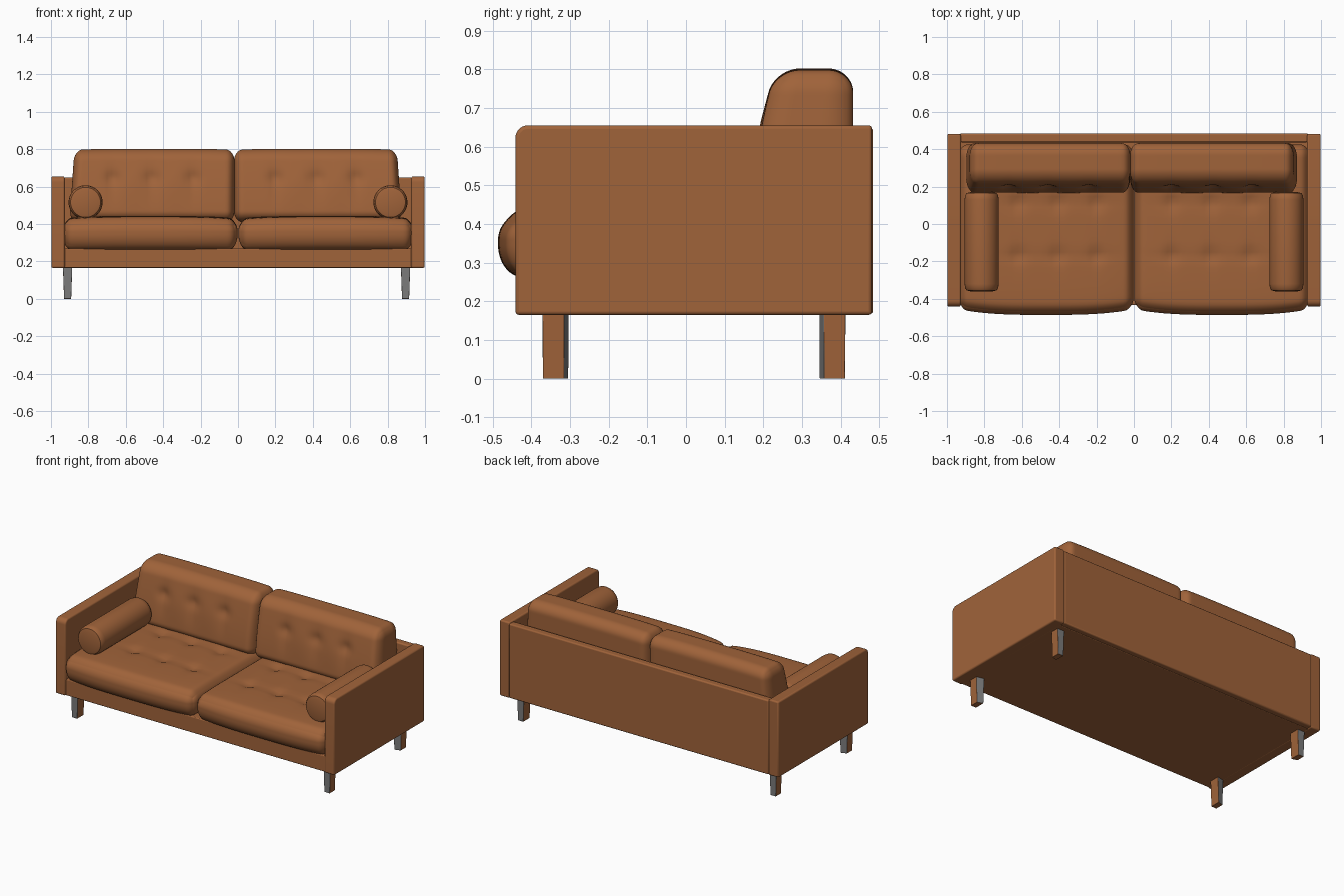
import bpy, bmesh, math
from mathutils import Vector

if "Cube" in bpy.data.objects:
    bpy.data.objects.remove(bpy.data.objects["Cube"])


def material(name, rgb):
    m = bpy.data.materials.new(name)
    m.diffuse_color = (*rgb, 1)
    m.use_nodes = True
    m.node_tree.nodes["Principled BSDF"].inputs["Base Color"].default_value = m.diffuse_color
    return m


LEATHER = material("tan_leather", (0.352, 0.125, 0.042))
METAL = material("grey_metal", (0.2, 0.2, 0.2))


def finish(name, bm, bevel=0, mats=(LEATHER,), angle=35):
    """Turn a bmesh into a smooth-shaded object with optional rounded edges."""
    bmesh.ops.recalc_face_normals(bm, faces=bm.faces)
    me = bpy.data.meshes.new(name)
    bm.to_mesh(me)
    bm.free()
    for m in mats:
        me.materials.append(m)
    ob = bpy.data.objects.new(name, me)
    bpy.context.collection.objects.link(ob)
    bpy.ops.object.select_all(action='DESELECT')
    ob.select_set(True)
    bpy.context.view_layer.objects.active = ob
    bpy.ops.object.shade_smooth_by_angle(angle=math.radians(angle))
    if bevel:
        mod = ob.modifiers.new("round_edges", 'BEVEL')
        mod.width, mod.segments = bevel, 3
        mod.limit_method = 'ANGLE'
        mod.angle_limit = math.radians(40)
    return ob


def box(lo, hi):
    bm = bmesh.new()
    bmesh.ops.create_cube(bm, size=2)
    for v in bm.verts:
        v.co = Vector([(a + b) / 2 + c * (b - a) / 2 for a, b, c in zip(lo, hi, v.co)])
    return bm


def cushion(name, lo, hi, radii, shape):
    """Finely divided rounded box, then bent by shape(point, unit_point)."""
    bm = bmesh.new()
    bmesh.ops.create_cube(bm, size=2)
    bmesh.ops.subdivide_edges(bm, edges=bm.edges[:], cuts=41, use_grid_fill=True)
    for v in bm.verts:
        # crowd the grid lines toward the edges so the rounding is smooth
        u = [0.3 * c + 0.7 * math.sin(c * math.pi / 2) for c in v.co]
        core, d = [], []
        for a, b, r, c in zip(lo, hi, radii, u):
            p = (a + b) / 2 + c * (b - a) / 2
            q = min(max(p, a + r), b - r)
            core.append(q)
            d.append((p - q) / r)
        d = Vector(d).normalized()
        p = Vector([q + r * n for q, r, n in zip(core, radii, d)])
        v.co = shape(p, u)
    return finish(name, bm, angle=60)


def dimple(a, b, sa, sb):
    return math.exp(-(a / sa) ** 2 - (b / sb) ** 2)


# Base and back panel
finish("base", box((-0.94, -0.433, 0.166), (0.94, 0.45, 0.27)), 0.005)
finish("back_panel", box((-0.93, 0.437, 0.168), (0.93, 0.484, 0.648)), 0.008)

for side, tag in ((-1, "left"), (1, "right")):
    # Arm with a rounded upper front corner
    x0, x1 = sorted((side * 0.926, side * 0.998))
    bm = box((x0, -0.441, 0.165), (x1, 0.481, 0.655))
    corner = [e for e in bm.edges if all(v.co.y < 0 and v.co.z > 0.6 for v in e.verts)]
    bmesh.ops.bevel(bm, geom=corner, offset=0.032, segments=6, profile=0.5, affect='EDGES')
    finish(tag + "_arm", bm, 0.009)

    # Seat cushion: bowed front, crowned top, two rows of tufts
    def seat_shape(p, u):
        top = max(0, min(1, (p.z - 0.36) / 0.07))
        front = max(0, -u[1])
        p.y += 0.03 * front * abs(u[0]) ** 3
        p.z -= 0.014 * top * (abs(u[0]) ** 4 + max(0, -u[1]) ** 6)
        for tx in (0.2, 0.41, 0.62):
            for ty in (-0.17, 0.11):
                dx, dy = abs(p.x) - tx, p.y - ty
                p.z -= top * (0.012 * dimple(dx, dy, 0.035, 0.035)
                              + 0.006 * dimple(dx, dy, 0.11, 0.02)
                              + 0.005 * dimple(dx, dy, 0.02, 0.09))
        return p

    x0, x1 = sorted((side * 0.002, side * 0.938))
    cushion(tag + "_seat_cushion", (x0, -0.486, 0.262), (x1, 0.425, 0.443),
            (0.05, 0.065, 0.085), seat_shape)

    # Back cushion: leaning front, tapered outer end, a row of tufts
    def back_shape(p, u):
        t = max(0, (p.z - 0.43) / 0.37)
        front = max(0, min(1, (0.30 - p.y) / 0.1))
        p.y = 0.432 - (0.432 - p.y) * (1 - 0.24 * t ** 1.5)
        p.x -= side * 0.025 * t * max(0, side * u[0])
        p.z -= 0.006 * t * u[0] ** 4
        for tx in (0.22, 0.44, 0.65):
            dx, dz = abs(p.x + 0.02) - tx, p.z - 0.645
            p.y += front * (0.014 * dimple(dx, dz, 0.035, 0.035)
                            + 0.009 * dimple(dx, dz + 0.03, 0.025, 0.1))
        for k in (0.33, 0.55):
            p.y -= front * 0.005 * dimple(abs(p.x + 0.02) - k, p.z - 0.62, 0.05, 0.1)
        return p

    x0, x1 = (-0.9, -0.019) if side < 0 else (-0.021, 0.875)
    cushion(tag + "_back_cushion", (x0, 0.165, 0.41), (x1, 0.432, 0.802),
            (0.045, 0.085, 0.06), back_shape)

    # Bolster: lathed roll lying along the arm
    bm = bmesh.new()
    profile = [(0, -0.362), (0.06, -0.36), (0.08, -0.355), (0.088, -0.343), (0.091, -0.32),
               (0.091, 0.13), (0.088, 0.153), (0.08, 0.165), (0.06, 0.17), (0, 0.172)]
    vs = [bm.verts.new((r, y, 0)) for r, y in profile]
    es = [bm.edges.new(pair) for pair in zip(vs, vs[1:])]
    bmesh.ops.spin(bm, geom=vs + es, cent=(0, 0, 0), axis=(0, 1, 0),
                   angle=math.tau, steps=48, use_duplicate=False)
    bmesh.ops.remove_doubles(bm, verts=bm.verts, dist=1e-4)
    bmesh.ops.translate(bm, verts=bm.verts, vec=(side * 0.815, 0, 0.516))
    finish(tag + "_bolster", bm)

    # Tapered legs: metal front and back faces, leather-coloured sides
    cx = -0.911 if side < 0 else 0.896
    for cy, end in ((-0.337, "front"), (0.378, "back")):
        bm = box((cx - 0.025, cy - 0.034, 0), (cx + 0.025, cy + 0.034, 0.17))
        for v in bm.verts:
            outer = (v.co.x - cx) * side > 0
            inner_y = (v.co.y - cy) * cy < 0
            if v.co.z < 0.05:
                v.co.x = cx + (v.co.x - cx) * 0.76
                v.co.y = cy + (v.co.y - cy) * 0.97
            if outer and inner_y:
                v.co.y += math.copysign(0.012, cy)
        bm.normal_update()
        for f in bm.faces:
            f.material_index = int(abs(f.normal.y) > 0.7)
        finish(f"{tag}_{end}_leg", bm, 0.002, (LEATHER, METAL))
